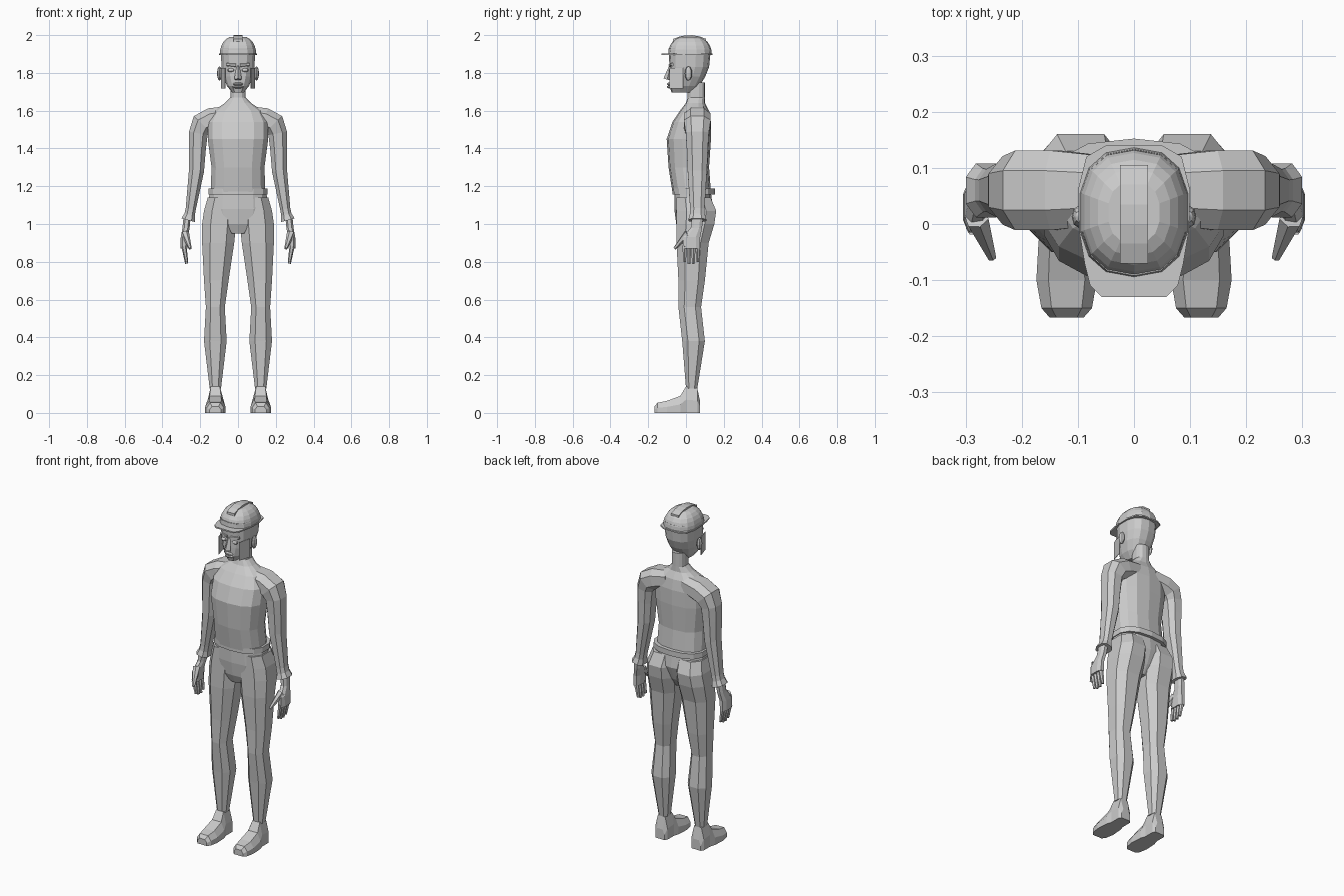
import bpy, bmesh, math
from mathutils import Vector, Matrix

if "Cube" in bpy.data.objects:
    bpy.data.objects.remove(bpy.data.objects["Cube"])

grey = bpy.data.materials.new("plain_grey")
grey.use_nodes = True
grey.diffuse_color = (0.6, 0.6, 0.6, 1)
shader = grey.node_tree.nodes["Principled BSDF"]
shader.inputs["Base Color"].default_value = grey.diffuse_color


def finish(name, bm, mirror):
    """Turn a bmesh into a flat-shaded object, optionally mirrored across x."""
    bmesh.ops.recalc_face_normals(bm, faces=bm.faces)
    mesh = bpy.data.meshes.new(name)
    bm.to_mesh(mesh)
    bm.free()
    mesh.materials.append(grey)
    part = bpy.data.objects.new(name, mesh)
    bpy.context.collection.objects.link(part)
    if mirror:
        part.modifiers.new("mirror", "MIRROR").use_mirror_merge = False


def skin(name, rings, mirror=False):
    """Bridge rings of points into a closed solid."""
    bm = bmesh.new()
    loops = [[bm.verts.new(point) for point in ring] for ring in rings]
    for low, high in zip(loops, loops[1:]):
        for i in range(len(low)):
            bm.faces.new((low[i - 1], low[i], high[i], high[i - 1]))
    bm.faces.new(loops[0])
    bm.faces.new(loops[-1])
    finish(name, bm, mirror)


def oval(centre, half_x, half_y, tilt=0, sides=8):
    """Rounded-box cross-section, tilted about the y axis."""
    def soften(value):
        return math.copysign(abs(value) ** 0.8, value)

    reach = soften(math.cos(math.pi / sides))
    turn = Matrix.Rotation(-tilt, 3, "Y")
    points = []
    for i in range(sides):
        angle = 2 * math.pi * (i + 0.5) / sides
        across = soften(math.cos(angle)) * half_x / reach
        along = soften(math.sin(angle)) * half_y / reach
        points.append(Vector(centre) + turn @ Vector((across, along, 0)))
    return points


def stack(name, sections, sides=14):
    """Centred solid from sections of height, front, back and half width."""
    skin(name, [oval((0, (front + back) / 2, z), half, (back - front) / 2, sides=sides)
                for z, front, back, half in sections])


def taper(name, start, end, start_radius, end_radius, sides=6, mirror=True):
    """Straight tapered rod between two points."""
    start, end = Vector(start), Vector(end)
    axis = end - start
    bm = bmesh.new()
    bmesh.ops.create_cone(
        bm, cap_ends=True, segments=sides, radius1=start_radius, radius2=end_radius,
        depth=axis.length,
        matrix=Matrix.Translation((start + end) / 2) @ axis.to_track_quat("Z", "Y").to_matrix().to_4x4())
    finish(name, bm, mirror)


def blob(name, centre, size, mirror=True):
    """Faceted ellipsoid."""
    bm = bmesh.new()
    bmesh.ops.create_uvsphere(
        bm, u_segments=8, v_segments=6, radius=1,
        matrix=Matrix.Translation(centre) @ Matrix.Diagonal((*size, 1)))
    finish(name, bm, mirror)


# Torso running up into the neck
stack("torso", [(1.17, -.07, .13, .145), (1.3, -.09, .12, .14), (1.45, -.1, .13, .16),
                (1.54, -.07, .13, .16), (1.6, -.03, .12, .13), (1.64, 0, .1, .07),
                (1.67, .01, .1, .04), (1.75, .01, .1, .04)])

# Hips and waistband
stack("pelvis", [(1.17, -.06, .13, .15), (1.08, -.06, .14, .16),
                 (1, -.05, .11, .13), (.95, -.03, .08, .05)])
stack("waistband", [(z, -.07, .15, .157) for z in (1.155, 1.187)])

# Legs, each section giving height, inner, outer, front and back
legs = [(1.14, .01, .16, -.05, .13), (1.07, .01, .18, -.05, .16), (1, .01, .19, -.05, .15),
        (.9, .02, .19, -.05, .12), (.7, .05, .18, -.04, .1), (.56, .07, .17, -.04, .08),
        (.38, .06, .18, -.02, .1), (.13, .09, .15, 0, .06)]
skin("legs", [oval(((inner + outer) / 2, (front + back) / 2, z),
                   (outer - inner) / 2, (back - front) / 2)
              for z, inner, outer, front, back in legs], True)

# Feet: flat soles, sections from heel to toe of depth, half width and height
feet = [(.075, .03, .06), (.06, .04, .13), (0, .04, .14), (-.03, .05, .09),
        (-.1, .054, .064), (-.15, .045, .054), (-.167, .03, .035)]
halves = [(1, 0), (1, .5), (.6, 1)]
outline = halves + [(-side, up) for side, up in reversed(halves)]
skin("feet", [[(.12 + half * side, y, top * up) for side, up in outline]
              for y, half, top in feet], True)

# Arms follow a path of x, z and half thickness, ending in flared cuffs
path = [(.05, 1.575, .05), (.14, 1.555, .06), (.19, 1.53, .06), (.21, 1.48, .05), (.215, 1.4, .045),
        (.22, 1.28, .04), (.25, 1.08, .027), (.256, 1.05, .028), (.264, 1.02, .037)]
rings = []
for i, (x, z, half) in enumerate(path):
    before, after = path[max(i - 1, 0)], path[min(i + 1, len(path) - 1)]
    tilt = math.atan2(after[0] - before[0], before[1] - after[1])
    rings.append(oval((x, .06, z), half, half + .011, tilt))
skin("arms", rings, True)

# Hands
skin("palms", [oval((x, y, z), .019, half) for x, y, z, half in
               ((.27, .06, 1.03, .03), (.275, .055, .98, .03),
                (.284, .03, .93, .045), (.286, .03, .87, .045))], True)
for i, finger in enumerate(("little", "ring", "middle", "index")):
    y = .062 - .023 * i
    tip = .79 + .01 * (finger in ("little", "index"))
    taper(finger + "_fingers", (.286, y, .885), (.272, y, tip), .014, .008)
taper("thumbs", (.28, .01, .95), (.253, -.06, .87), .022, .008)

# Head
stack("head", [(1.695, -.075, .05, .03), (1.73, -.085, .07, .058), (1.78, -.086, .1, .078),
               (1.83, -.085, .12, .087), (1.93, -.09, .13, .092)])

# Face
taper("nose", (0, -.08, 1.84), (0, -.1, 1.765), .008, .02, 4, False)
for lip, z in (("upper_lip", 1.741), ("lower_lip", 1.726)):
    blob(lip, (0, -.085, z), (.027, .016, .009), False)
blob("eyes", (.037, -.08, 1.815), (.02, .012, .01))
taper("brows", (.01, -.082, 1.84), (.06, -.072, 1.845), .011, .009)
blob("ears", (.098, .013, 1.797), (.013, .02, .038))

# Flat panels standing off the cheeks
panel = [(.088, -.012), (.09, -.016), (.068, -.088), (.066, -.086)]
skin("cheek_panels", [[(x, y, z) for x, y in panel] for z in (1.717, 1.825)], True)

# Cap dome shrinks upward along a quarter ellipse
dome = []
for step in range(6):
    angle = math.radians(14 * step)
    spread = math.cos(angle) ** 0.7
    dome.append((1.9 + .095 * math.sin(angle), .02 - .112 * spread, .02 + .114 * spread, .096 * spread))
stack("cap_dome", dome)

# Thin cap brim with a forward peak
half = [(.05, .14), (.085, .12), (.1, .06), (.098, -.01), (.088, -.07), (.078, -.11), (.058, -.13)]
rim = half + [(-x, y) for x, y in reversed(half)]
skin("cap_brim", [[(x, y, z) for x, y in rim] for z in (1.894, 1.902)])

# Raised strip arching over the cap
strip = []
for step in range(6):
    y = -.07 + .035 * step
    top = 2 - 2.6 * (y - .02) ** 2
    strip.append([(x, y, z) for x, z in
                  ((-.025, top - .02), (-.025, top), (.025, top), (.025, top - .02))])
skin("cap_crest", strip)
